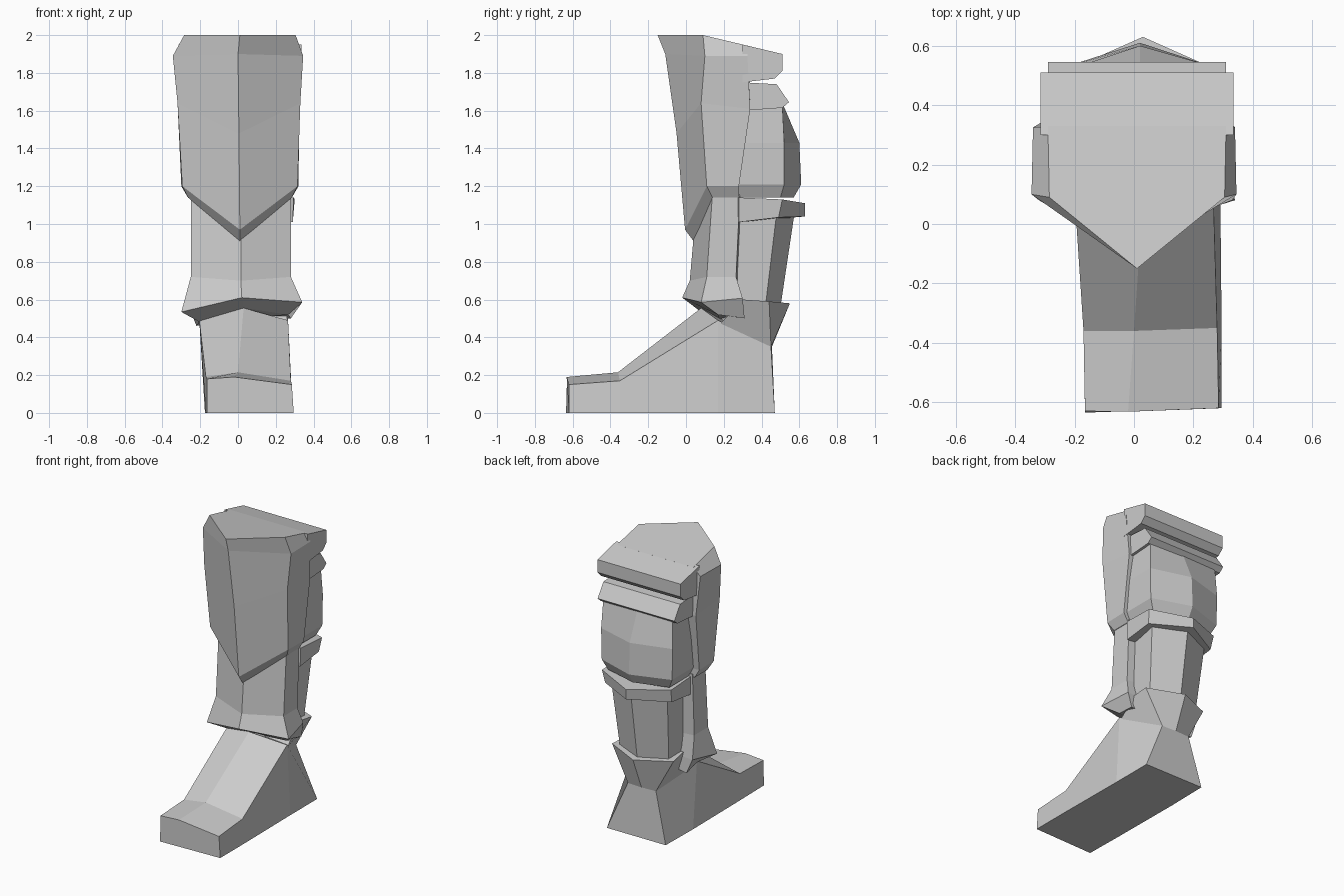
import bpy, bmesh

grey = bpy.data.materials.new("plain grey")
grey.diffuse_color = (0.6, 0.6, 0.6, 1)


def loft(name, rings):
    """Skin closed rings of equal length and cap both ends."""
    bm = bmesh.new()
    loops = [[bm.verts.new(p) for p in r] for r in rings]
    n = len(loops[0])
    for a, b in zip(loops, loops[1:]):
        for i in range(n):
            j = (i + 1) % n
            bm.faces.new((a[i], a[j], b[j], b[i]))
    bm.faces.new(loops[0])
    bm.faces.new(loops[-1])
    bmesh.ops.recalc_face_normals(bm, faces=bm.faces)
    me = bpy.data.meshes.new(name)
    bm.to_mesh(me)
    bm.free()
    me.materials.append(grey)
    ob = bpy.data.objects.new(name, me)
    bpy.context.collection.objects.link(ob)
    return ob


def ring(cx, half):
    """Mirror a half outline, running front centre to back centre, about cx."""
    right = [(cx + x, y, z) for x, y, z in half]
    left = [(cx - x, y, z) for x, y, z in reversed(half) if x > 0]
    return right + left


def bar(name, x0, x1, profile):
    """Extrude a (y, z) profile along x."""
    return loft(name, [[(x, y, z) for y, z in profile] for x in (x0, x1)])


# Foot: wedge with a faceted instep, narrowing towards the heel ridge
loft("foot", [
    [(-.165, -.635, 0), (-.165, -.63, .18), (-.02, -.632, .19), (.285, -.62, .15), (.295, -.62, 0)],
    [(-.17, -.36, 0), (-.17, -.36, .19), (0, -.36, .215), (.28, -.35, .17), (.295, -.35, 0)],
    [(-.175, .17, 0), (-.205, .17, .49), (.03, .08, .555), (.265, .17, .49), (.29, .17, 0)],
    [(-.17, .47, 0), (-.08, .45, .35), (.03, .455, .35), (.14, .45, .35), (.29, .47, 0)],
])

# Heel cuff flaring up and back from the heel
loft("heel_cuff", [
    ring(.03, [(0, .16, .45), (.233, .18, .47), (.11, .45, .35), (0, .455, .35)]),
    ring(.03, [(0, .25, .6), (.22, .3, .6), (.24, .44, .59), (0, .55, .58)]),
])

# Lower shin with a flared rim at the ankle, slightly tilted
shin = loft("lower_shin", [
    ring(.015, [(0, .06, 1.16), (.265, .14, 1.16), (.265, .285, 1.16), (0, .3, 1.16)]),
    ring(.015, [(0, .02, .7), (.265, .11, .72), (.265, .265, .72), (0, .3, .72)]),
    ring(.02, [(0, -.02, .61), (.32, .08, .56), (.28, .3, .585), (0, .3, .58)]),
    ring(.03, [(0, .08, .555), (.235, .17, .5), (.25, .31, .48), (0, .3, .5)]),
])
for v in shin.data.vertices:
    if v.co.z < .65:
        v.co.z += .08 * (v.co.x - .02)

# Lower calf, recessed behind the shin
loft("lower_calf", [
    ring(.03, [(0, .2, 1.06), (.2, .27, 1.06), (.22, .48, 1.06), (0, .575, 1.06)]),
    ring(.03, [(0, .2, .56), (.2, .26, .56), (.19, .42, .56), (0, .5, .56)]),
])

# Strap between the two calf parts
loft("calf_band", [
    ring(.03, [(0, .2, 1.02), (.26, .28, 1.01), (.26, .49, 1.035), (0, .63, 1.04)]),
    ring(.03, [(0, .2, 1.14), (.265, .28, 1.14), (.27, .51, 1.13), (0, .63, 1.11)]),
])

# Upper calf with a central back ridge
loft("upper_calf", [
    ring(.02, [(0, .2, 1.12), (.24, .28, 1.14), (.24, .5, 1.14), (0, .57, 1.14)]),
    ring(.02, [(0, .2, 1.21), (.275, .28, 1.21), (.275, .52, 1.21), (0, .61, 1.21)]),
    ring(.02, [(0, .2, 1.43), (.28, .3, 1.43), (.28, .52, 1.43), (0, .6, 1.43)]),
    ring(.02, [(0, .2, 1.63), (.27, .34, 1.63), (.27, .51, 1.63), (0, .515, 1.63)]),
])

# Large pointed shin guard wrapping the sides
loft("shin_guard", [
    ring(.01, [(0, .04, .91), (.275, .14, 1.14), (.275, .28, 1.14), (0, .28, 1.14)]),
    ring(.01, [(0, -.005, .97), (.305, .11, 1.2), (.31, .28, 1.2), (0, .28, 1.2)]),
    ring(.005, [(0, -.05, 1.48), (.325, .08, 1.64), (.32, .34, 1.61), (0, .34, 1.61)]),
    ring(0, [(0, -.11, 1.9), (.345, .1, 1.89), (.34, .325, 1.89), (0, .33, 1.89)]),
    ring(.01, [(0, -.15, 2), (.295, .09, 2), (.3, .33, 1.943), (0, .33, 1.943)]),
])

# Two stacked pads at the back of the knee
bar("upper_knee_pad", -.315, .335,
    [(.3, 1.95), (.51, 1.9), (.51, 1.81), (.47, 1.77), (.3, 1.75), (.3, 1.84)])
bar("lower_knee_pad", -.29, .31,
    [(.3, 1.75), (.48, 1.74), (.545, 1.645), (.51, 1.615), (.3, 1.6)])
